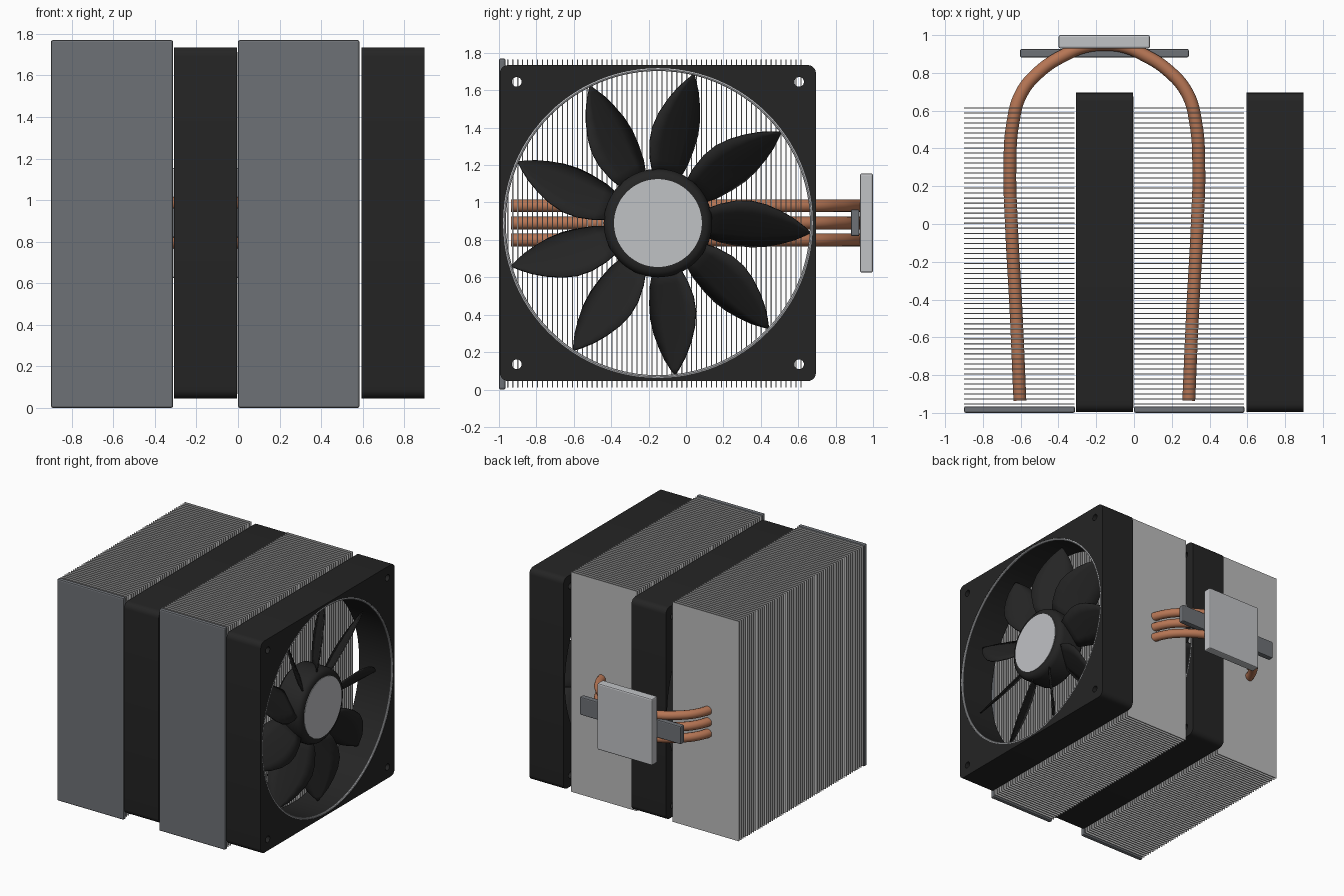
import bpy, bmesh
from math import cos, sin, pi, radians
from mathutils import Matrix, Vector

if "Cube" in bpy.data.objects:
    bpy.data.objects.remove(bpy.data.objects["Cube"], do_unlink=True)


def material(name, rgb):
    m = bpy.data.materials.new(name)
    m.use_nodes = True
    m.diffuse_color = (*rgb, 1)
    bsdf = m.node_tree.nodes["Principled BSDF"]
    bsdf.inputs["Base Color"].default_value = (*rgb, 1)
    bsdf.inputs["Roughness"].default_value = 0.5
    return m


BLACK = material("black plastic", (0.018, 0.018, 0.018))
GREY = material("dark grey metal", (0.155, 0.165, 0.18))
SILVER = material("silver metal", (0.53, 0.54, 0.56))
FIN = material("fin aluminium", (0.50, 0.50, 0.50))
COPPER = material("copper", (0.47, 0.18, 0.09))

CY, CZ = -0.15, 0.89          # fan axis
STACKS = {"left": (0.0, 0.585), "right": (-0.9, -0.312)}
FANS = {"left": (0.595, 0.897), "right": (-0.308, -0.004)}


def add(name, bm, mat, smooth=True):
    bmesh.ops.recalc_face_normals(bm, faces=bm.faces)
    mesh = bpy.data.meshes.new(name)
    bm.to_mesh(mesh)
    bm.free()
    mesh.materials.append(mat)
    ob = bpy.data.objects.new(name, mesh)
    bpy.context.collection.objects.link(ob)
    if smooth:
        smooth_object(ob)
    return ob


def smooth_object(ob):
    bpy.ops.object.select_all(action="DESELECT")
    ob.select_set(True)
    bpy.context.view_layer.objects.active = ob
    bpy.ops.object.shade_smooth_by_angle(angle=radians(35))


def box(name, lo, hi, mat, bevel=0.0):
    lo, hi = Vector(lo), Vector(hi)
    bm = bmesh.new()
    bmesh.ops.create_cube(bm, size=1)
    bmesh.ops.scale(bm, vec=hi - lo, verts=bm.verts)
    bmesh.ops.translate(bm, vec=(lo + hi) / 2, verts=bm.verts)
    ob = add(name, bm, mat, smooth=False)
    if bevel:
        mod = ob.modifiers.new("bevel", "BEVEL")
        mod.width, mod.segments = bevel, 2
    return ob


def lathe(name, profile, mat, steps=64):
    """Spin (radius, x) points round the fan axis."""
    bm = bmesh.new()
    vs = [bm.verts.new((x, CY + r, CZ)) for r, x in profile]
    edges = [bm.edges.new(p) for p in zip(vs, vs[1:])]
    bmesh.ops.spin(bm, geom=vs + edges, cent=(0, CY, CZ), axis=(1, 0, 0),
                   angle=2 * pi, steps=steps)
    bmesh.ops.remove_doubles(bm, verts=bm.verts, dist=0.0002)
    return add(name, bm, mat)


def circle(cx, cy, r, n, start=0.0, sweep=2 * pi):
    return [(cx + r * cos(start + sweep * i / n), cy + r * sin(start + sweep * i / n))
            for i in range(n)]


# Square fan housing with round opening and screw holes
def fan_frame(name, x0, x1):
    half, corner = 0.845, 0.045
    k = half - corner
    outline = []
    for q, (sx, sy) in enumerate([(1, 1), (-1, 1), (-1, -1), (1, -1)]):
        outline += circle(sx * k, sy * k, corner, 6, q * pi / 2, pi / 2 * 1.2)
    loops = [outline, circle(0, 0, 0.828, 96)]
    loops += [circle(sx * 0.755, sy * 0.755, 0.026, 16) for sx in (-1, 1) for sy in (-1, 1)]
    cu = bpy.data.curves.new(name, "CURVE")
    cu.dimensions, cu.fill_mode, cu.extrude = "2D", "BOTH", (x1 - x0) / 2
    for pts in loops:
        sp = cu.splines.new("POLY")
        sp.points.add(len(pts) - 1)
        for p, (u, v) in zip(sp.points, pts):
            p.co = (u, v, 0, 1)
        sp.use_cyclic_u = True
    tmp = bpy.data.objects.new(name + "_outline", cu)
    bpy.context.collection.objects.link(tmp)
    bpy.context.view_layer.update()
    mesh = bpy.data.meshes.new_from_object(
        tmp.evaluated_get(bpy.context.evaluated_depsgraph_get()))
    bpy.data.objects.remove(tmp, do_unlink=True)
    bm = bmesh.new()
    bm.from_mesh(mesh)
    bmesh.ops.remove_doubles(bm, verts=bm.verts, dist=0.0001)
    # local x, y, z become world y, z, x
    turn = Matrix(((0, 0, 1, (x0 + x1) / 2), (1, 0, 0, CY), (0, 1, 0, CZ), (0, 0, 0, 1)))
    bmesh.ops.transform(bm, matrix=turn, verts=bm.verts)
    add(name, bm, BLACK)


# Pitched leaf-shaped blades: (radius, half width, sideways offset)
BLADE = [(0.25, 0.07, 0.0), (0.33, 0.1, 0.0), (0.42, 0.118, 0.0), (0.5, 0.122, -0.005),
         (0.58, 0.11, -0.013), (0.66, 0.085, -0.023), (0.73, 0.055, -0.034),
         (0.78, 0.025, -0.043), (0.812, 0.003, -0.05)]


def fan_blades(name, xc):
    bm = bmesh.new()
    for n in range(9):
        spin = Matrix.Translation((xc, CY, CZ)) @ Matrix.Rotation(radians(40 * n), 4, "X")
        rows = []
        for r, w, off in BLADE:
            rows.append([bm.verts.new(spin @ Vector((s * w * 0.95 + 0.12 * w * (1 - s * s),
                                                     r, off + s * w)))
                         for s in (-1, -0.5, 0, 0.5, 1)])
        for a, b in zip(rows, rows[1:]):
            for i in range(4):
                bm.faces.new((a[i], a[i + 1], b[i + 1], b[i]))
    ob = add(name, bm, BLACK)
    mod = ob.modifiers.new("thickness", "SOLIDIFY")
    mod.thickness, mod.offset = 0.01, 0


for side, (x0, x1) in FANS.items():
    fan_frame(side + "_fan_frame", x0, x1)
    fan_blades(side + "_fan_blades", (x0 + x1) / 2)
    f = x1 - 0.045
    lathe(side + "_fan_hub", [(0, x0 + 0.02), (0.27, x0 + 0.02), (0.29, x0 + 0.04),
                              (0.29, f - 0.045), (0.28, f - 0.018), (0.262, f - 0.004),
                              (0.24, f), (0, f)], BLACK)
    lathe(side + "_hub_cap", [(0, f - 0.002), (0.235, f - 0.002), (0.235, f + 0.004),
                              (0, f + 0.004)], SILVER)
    # Bright trim round the opening
    ring = circle(0.822, x1 - 0.008, 0.009, 8)
    lathe(side + "_trim_ring", ring + ring[:1], SILVER, 96)

# Fin stacks with their front covers
COUNT, FIRST, LAST = 60, -0.953, 0.615
for side, (x0, x1) in STACKS.items():
    box(side + "_front_cover", (x0, -1, 0), (x1, -0.965, 1.77), GREY, 0.01)
    fins = box(side + "_fins", (x0, FIRST - 0.003, 0.01), (x1 - 0.002, FIRST + 0.003, 1.765), FIN)
    arr = fins.modifiers.new("stack", "ARRAY")
    arr.count, arr.use_relative_offset, arr.use_constant_offset = COUNT, False, True
    arr.constant_offset_displace = (0, (LAST - FIRST) / (COUNT - 1), 0)

# Heat pipes: half of the loop, mirrored about its middle
MID = -0.157
half = [(0.447, -0.935), (0.468, -0.45), (0.492, 0), (0.5, 0.3), (0.485, 0.53),
        (0.44, 0.69), (0.34, 0.81), (0.2, 0.9), (0.1, 0.94)]
path = [(MID - d, y) for d, y in half] + [(MID, 0.95)] + [(MID + d, y) for d, y in half[::-1]]
for label, z in (("lower", 0.8), ("middle", 0.89), ("upper", 0.982)):
    cu = bpy.data.curves.new(label + "_heat_pipe", "CURVE")
    cu.dimensions, cu.bevel_depth, cu.bevel_resolution = "3D", 0.034, 4
    cu.use_fill_caps, cu.resolution_u = True, 8
    sp = cu.splines.new("BEZIER")
    sp.bezier_points.add(len(path) - 1)
    for p, (x, y) in zip(sp.bezier_points, path):
        p.co = (x, y, z)
        p.handle_left_type = p.handle_right_type = "AUTO"
    cu.materials.append(COPPER)
    ob = bpy.data.objects.new(label + "_heat_pipe", cu)
    bpy.context.collection.objects.link(ob)

# Contact block and mounting bar
box("contact_plate", (-0.4, 0.93, 0.625), (0.085, 1, 1.155), SILVER, 0.01)
box("mounting_bar", (-0.603, 0.882, 0.82), (0.29, 0.927, 0.963), GREY, 0.008)
